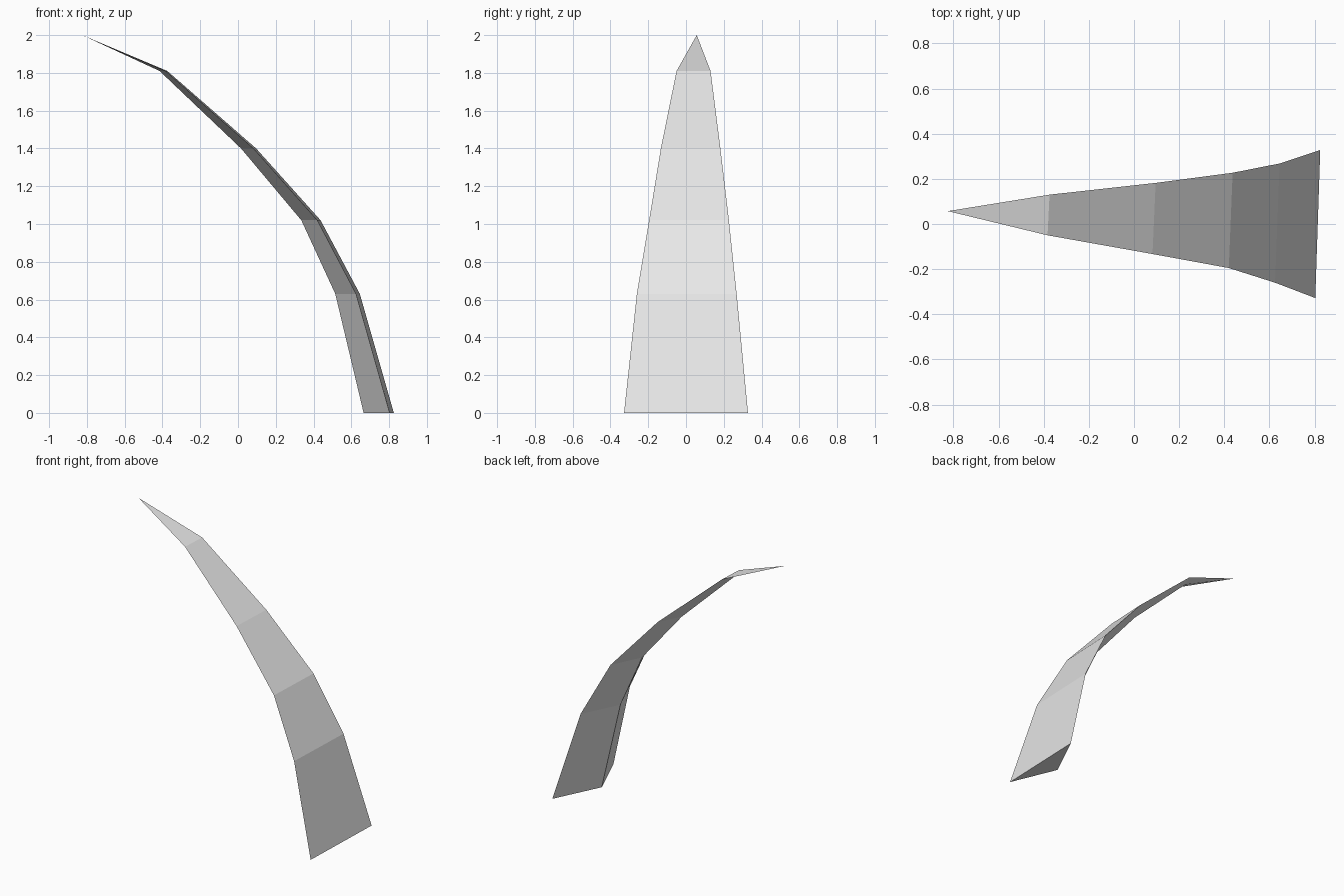
import bpy
import bmesh

cube = bpy.data.objects.get("Cube")
if cube:
    bpy.data.objects.remove(cube, do_unlink=True)

# Single pale grey material
mat = bpy.data.materials.new("pale_grey")
mat.use_nodes = True
color = (0.8, 0.8, 0.8, 1.0)
mat.diffuse_color = color
mat.node_tree.nodes["Principled BSDF"].inputs["Base Color"].default_value = color

# Horizontal triangular sections:
# height, outer x (front, back), outer y (front, back), inner ridge x
sections = [
    (0.00, 0.803, 0.825, -0.328, 0.328, 0.665),
    (0.63, 0.625, 0.645, -0.260, 0.268, 0.515),
    (1.02, 0.420, 0.437, -0.195, 0.227, 0.335),
    (1.40, 0.082, 0.096, -0.133, 0.182, 0.016),
    (1.81, -0.383, -0.374, -0.050, 0.130, -0.415),
]
tip_point = (-0.825, 0.057, 2.0)

# Curved blade: a bridged stack of triangles closing to a point
bm = bmesh.new()
rings = []
for z, x_front, x_back, y_front, y_back, x_inner in sections:
    ridge_y = (y_front + y_back) / 2
    corners = [(x_front, y_front, z), (x_back, y_back, z), (x_inner, ridge_y, z)]
    rings.append([bm.verts.new(c) for c in corners])

tip = bm.verts.new(tip_point)
bm.faces.new(rings[0])
for i in range(3):
    j = (i + 1) % 3
    for low, high in zip(rings, rings[1:]):
        bm.faces.new((low[i], low[j], high[j], high[i]))
    bm.faces.new((rings[-1][i], rings[-1][j], tip))
bmesh.ops.recalc_face_normals(bm, faces=bm.faces)

mesh = bpy.data.meshes.new("curved_spike")
bm.to_mesh(mesh)
bm.free()
mesh.materials.append(mat)
spike = bpy.data.objects.new("curved_spike", mesh)
bpy.context.collection.objects.link(spike)
